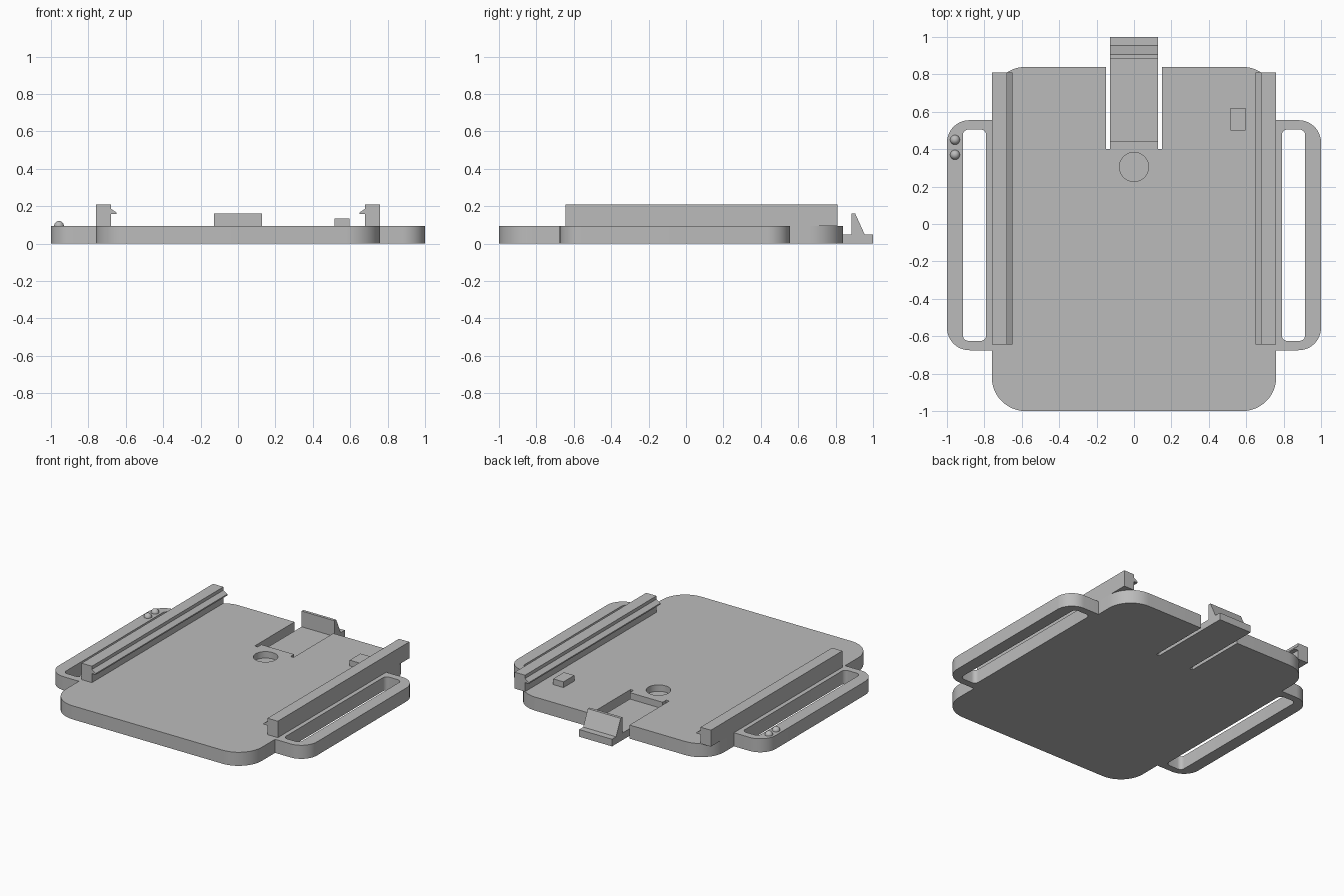
import bpy, bmesh, math
from mathutils import Vector

cube = bpy.data.objects.get("Cube")
if cube:
    bpy.data.objects.remove(cube, do_unlink=True)

grey = bpy.data.materials.new("plain_grey")
grey.use_nodes = True
GREY = (0.5, 0.5, 0.5, 1)
grey.diffuse_color = GREY
grey.node_tree.nodes["Principled BSDF"].inputs["Base Color"].default_value = GREY

TOP = 0.095      # upper face of the plate
THIN = 0.05      # thickness of the flexible tongue


def rounded(points, steps=12):
    """Closed outline from (x, y, radius) right-angled corners."""
    out = []
    for i, (x, y, r) in enumerate(points):
        p = Vector((x, y))
        if not r:
            out.append(p)
            continue
        before = Vector(points[i - 1][:2]) - p
        after = Vector(points[(i + 1) % len(points)][:2]) - p
        a, b = p + before.normalized() * r, p + after.normalized() * r
        c = a + b - p
        for k in range(steps + 1):
            t = math.pi / 2 * k / steps
            out.append(c + (a - c) * math.cos(t) + (b - c) * math.sin(t))
    return out


def finish(name, bm):
    bmesh.ops.recalc_face_normals(bm, faces=bm.faces)
    mesh = bpy.data.meshes.new(name)
    bm.to_mesh(mesh)
    bm.free()
    mesh.materials.append(grey)
    obj = bpy.data.objects.new(name, mesh)
    bpy.context.collection.objects.link(obj)
    return obj


def prism(name, outline, low, high, axis="z"):
    """Extrude a 2D outline between low and high along an axis."""
    place = {"x": lambda a, b: (low, a, b),
             "y": lambda a, b: (a, low, b),
             "z": lambda a, b: (a, b, low)}[axis]
    bm = bmesh.new()
    face = bm.faces.new([bm.verts.new(place(a, b)) for a, b in outline])
    moved = bmesh.ops.extrude_face_region(bm, geom=[face])["geom"]
    shift = Vector([high - low if axis == n else 0 for n in "xyz"])
    bmesh.ops.translate(bm, vec=shift,
                        verts=[v for v in moved if isinstance(v, bmesh.types.BMVert)])
    return finish(name, bm)


def activate(obj):
    bpy.ops.object.select_all(action="DESELECT")
    obj.select_set(True)
    bpy.context.view_layer.objects.active = obj


def cut(obj, cutter):
    mod = obj.modifiers.new("cut", "BOOLEAN")
    mod.operation, mod.solver, mod.object = "DIFFERENCE", "EXACT", cutter
    cutter.hide_render = True
    activate(obj)
    bpy.ops.object.modifier_apply(modifier=mod.name)
    bpy.data.objects.remove(cutter, do_unlink=True)


def smooth(obj):
    activate(obj)
    bpy.ops.object.shade_smooth_by_angle(angle=math.radians(30))


# Plate with side handles and the notch around the tongue
half = [(0.76, -1, 0.18), (0.76, -0.675, 0), (1, -0.675, 0.12), (1, 0.555, 0.12),
        (0.76, 0.555, 0), (0.76, 0.84, 0.18), (0.15, 0.84, 0), (0.15, 0.4, 0),
        (0.127, 0.4, 0), (0.127, 0.44, 0)]
outline = half + [(-x, y, r) for x, y, r in reversed(half)]
plate = prism("plate", rounded(outline), 0, TOP)

# Strap slots through the handles
for s in (1, -1):
    slot = [(s * 0.79, -0.625, 0.03), (s * 0.915, -0.625, 0.03),
            (s * 0.915, 0.505, 0.03), (s * 0.79, 0.505, 0.03)]
    cut(plate, prism("slot_cutter", rounded(slot, 6), -0.1, 0.2))

# Blind round pocket
circle = [(0.078 * math.cos(math.tau * k / 48), 0.305 + 0.078 * math.sin(math.tau * k / 48))
          for k in range(48)]
cut(plate, prism("pocket_cutter", circle, THIN, 0.2))
smooth(plate)

# Flexible tongue with its latch hook
prism("latch_tongue", [(0.44, 0), (1, 0), (1, THIN), (0.955, THIN), (0.905, 0.16),
                       (0.885, 0.16), (0.885, THIN), (0.44, THIN)], -0.127, 0.127, "x")

# Guide rails with an inward lip
rail = [(0.76, TOP), (0.76, 0.21), (0.68, 0.21), (0.68, 0.187), (0.65, 0.167),
        (0.65, 0.158), (0.68, 0.158), (0.68, TOP)]
for s, side in ((1, "left"), (-1, "right")):
    prism(side + "_rail", [(s * x, z) for x, z in rail], -0.645, 0.81, "y")

# Small stop block
prism("stop_block", [(0.515, 0.5), (0.595, 0.5), (0.595, 0.62), (0.515, 0.62)], TOP, 0.135)

# Two round bumps on the right handle
for name, y in (("front_bump", 0.37), ("back_bump", 0.45)):
    bm = bmesh.new()
    bmesh.ops.create_uvsphere(bm, u_segments=24, v_segments=12, radius=0.026)
    bmesh.ops.translate(bm, verts=bm.verts, vec=(-0.957, y, TOP))
    smooth(finish(name, bm))
